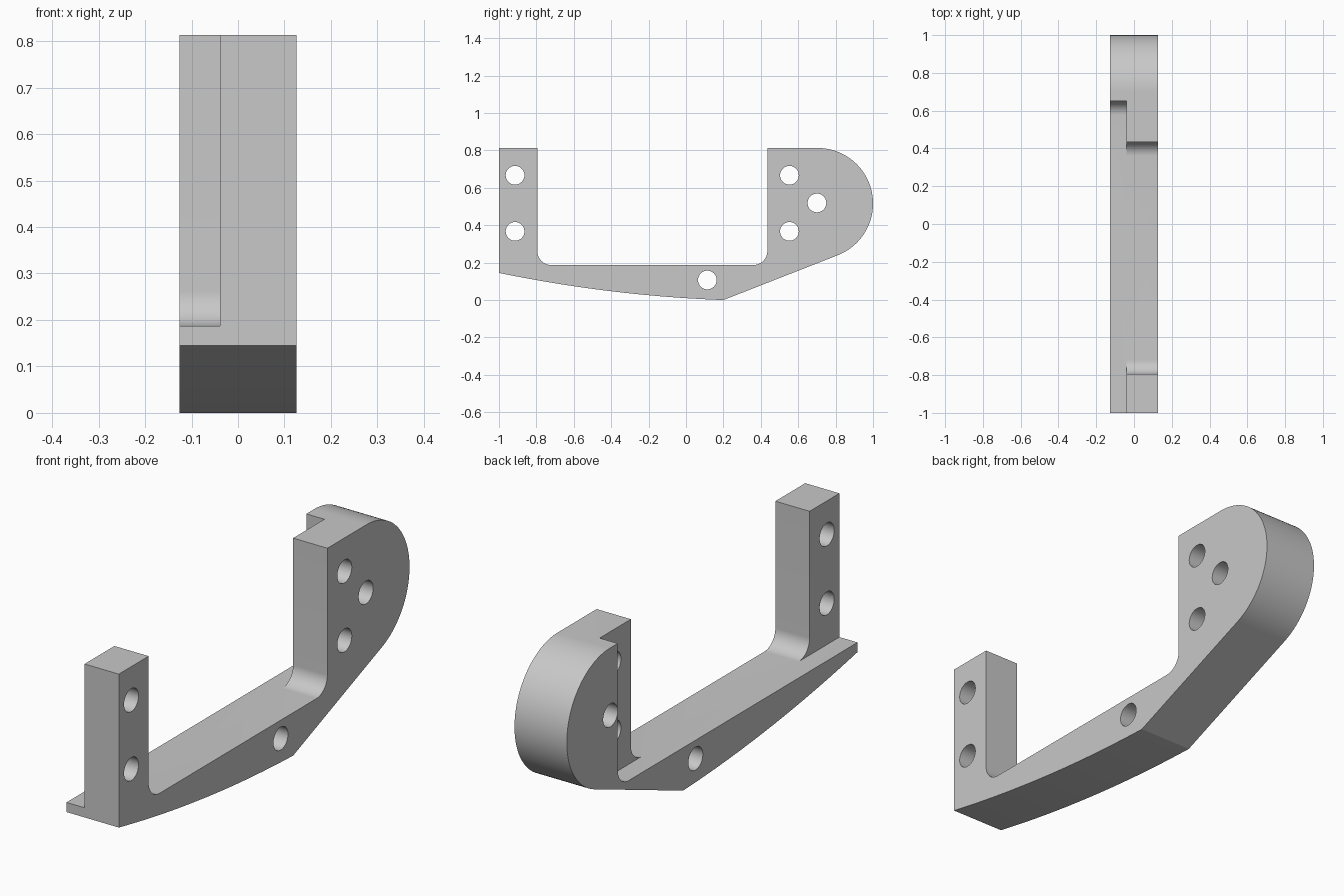
import bpy
import bmesh
from math import sin, cos, asin, atan2, hypot, pi, radians
from mathutils import Matrix

cube = bpy.data.objects.get("Cube")
if cube:
    bpy.data.objects.remove(cube, do_unlink=True)

HALF = 0.126           # half the bracket width
STEP = -0.039          # where the recessed side begins
TOP, FLOOR = 0.813, 0.187
FILLET = 0.075

grey = bpy.data.materials.new("plain grey")
grey.use_nodes = True
grey.diffuse_color = (0.58, 0.58, 0.58, 1)
grey.node_tree.nodes["Principled BSDF"].inputs["Base Color"].default_value = (0.58, 0.58, 0.58, 1)


def arc(cy, cz, r, a0, a1, n):
    return [(cy + r * cos(a0 + (a1 - a0) * i / n), cz + r * sin(a0 + (a1 - a0) * i / n))
            for i in range(n + 1)]


def finish(name, bm):
    bmesh.ops.recalc_face_normals(bm, faces=bm.faces[:])
    mesh = bpy.data.meshes.new(name)
    bm.to_mesh(mesh)
    bm.free()
    mesh.materials.append(grey)
    obj = bpy.data.objects.new(name, mesh)
    bpy.context.collection.objects.link(obj)
    return obj


def extrude(name, outline, x0, x1):
    """Solid from a (y, z) outline, running from x0 to x1."""
    bm = bmesh.new()
    face = bm.faces.new([bm.verts.new((x0, y, z)) for y, z in outline])
    side = bmesh.ops.extrude_face_region(bm, geom=[face])["geom"]
    verts = [v for v in side if isinstance(v, bmesh.types.BMVert)]
    bmesh.ops.translate(bm, verts=verts, vec=(x1 - x0, 0, 0))
    return finish(name, bm)


def pin(name, y, z, r=0.05):
    bm = bmesh.new()
    bmesh.ops.create_cone(bm, cap_ends=True, segments=48, radius1=r, radius2=r, depth=1,
                          matrix=Matrix.Translation((0, y, z)) @ Matrix.Rotation(pi / 2, 4, "Y"))
    return finish(name, bm)


def cut(target, cutter):
    cutter.hide_render = True
    mod = target.modifiers.new("cut", "BOOLEAN")
    mod.operation = "DIFFERENCE"
    mod.solver = "EXACT"
    mod.object = cutter
    bpy.context.view_layer.objects.active = target
    bpy.ops.object.modifier_apply(modifier=mod.name)
    bpy.data.objects.remove(cutter, do_unlink=True)


# Outer outline: bowed underside, sloping keel, rounded back, flat top
bow = []
for i in range(37):
    t = 1.2 * i / 36
    bow.append((-1 + t, 0.145 - 0.2058 * t + 0.0708 * t * t))
cy, cz = 0.703, 0.516
radius = TOP - cz
dy, dz = cy - bow[-1][0], cz - bow[-1][1]
slope = atan2(dz, dy) - asin(radius / hypot(dy, dz))
outline = bow + arc(cy, cz, radius, slope - pi / 2, pi / 2, 64) + [(-1, TOP)]
bracket = extrude("bracket", outline, -HALF, HALF)

# Channel between the two uprights
front, back = -0.795, 0.435
channel = ([(front, 1)]
           + arc(front + FILLET, FLOOR + FILLET, FILLET, pi, 1.5 * pi, 16)
           + arc(back - FILLET, FLOOR + FILLET, FILLET, -pi / 2, 0, 16)
           + [(back, 1)])
cut(bracket, extrude("channel_cutter", channel, -0.5, 0.5))

# Deeper recess along one side, open at the front
recess_back = 0.65
recess = ([(-1.2, 1), (-1.2, FLOOR)]
          + arc(recess_back - FILLET, FLOOR + FILLET, FILLET, -pi / 2, 0, 16)
          + [(recess_back, 1)])
cut(bracket, extrude("recess_cutter", recess, -0.5, STEP))

# Bolt holes
for y, z in [(-0.914, 0.667), (-0.914, 0.367), (0.553, 0.667), (0.553, 0.367),
             (0.70, 0.519), (0.114, 0.107)]:
    cut(bracket, pin("hole_cutter", y, z))

# Smooth curves, crisp corners
bpy.ops.object.select_all(action="DESELECT")
bracket.select_set(True)
bpy.context.view_layer.objects.active = bracket
bpy.ops.object.shade_smooth_by_angle(angle=radians(15))
